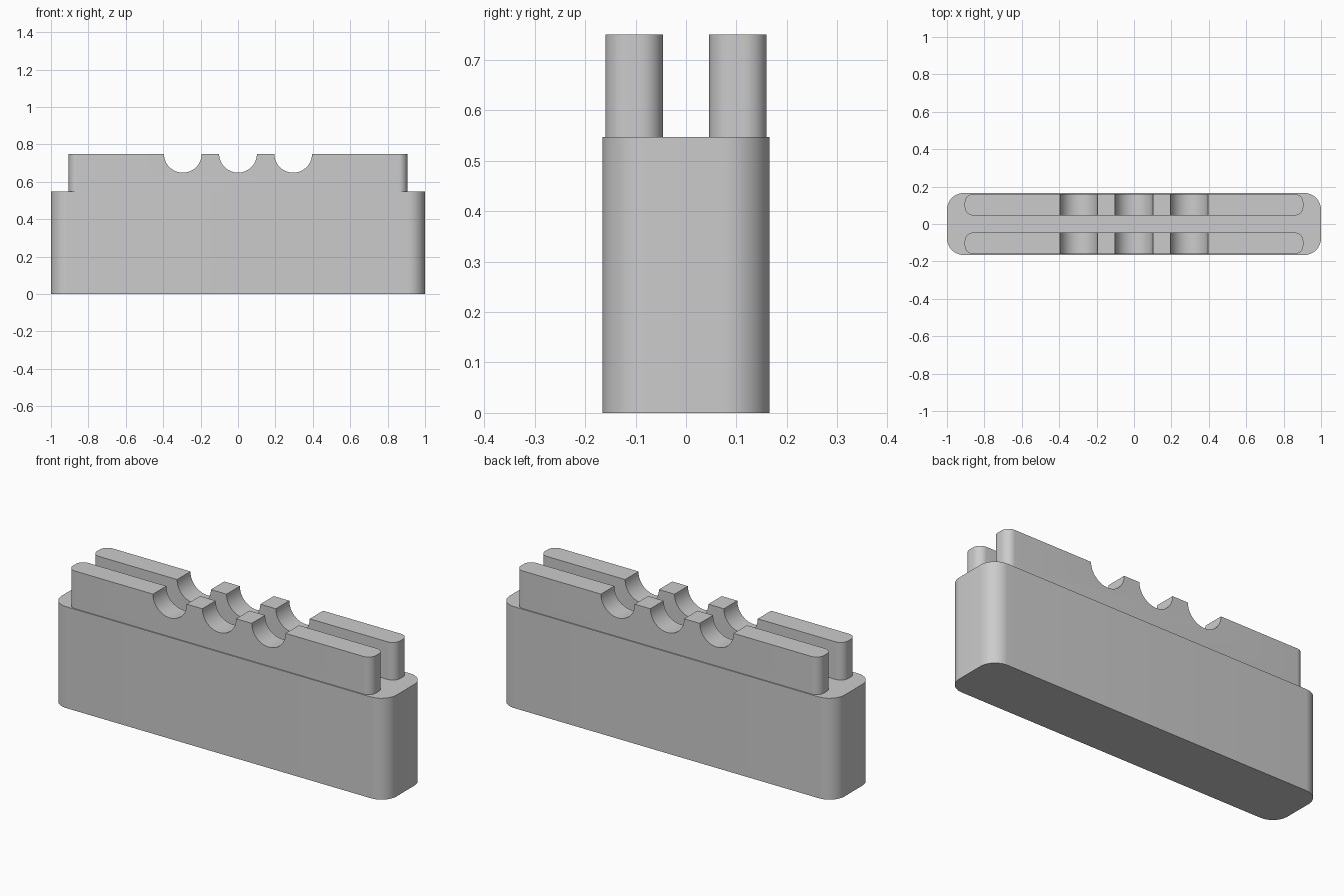
import bpy, bmesh
from math import sin, cos, pi

cube = bpy.data.objects.get("Cube")
if cube:
    bpy.data.objects.remove(cube, do_unlink=True)

grey = bpy.data.materials.new("light_grey")
grey.use_nodes = True
colour = (0.6, 0.6, 0.6, 1)
grey.diffuse_color = colour
grey.node_tree.nodes["Principled BSDF"].inputs["Base Color"].default_value = colour


def rounded_block(name, half_x, half_y, radius, z0, z1, y=0, steps=12):
    """Upright block with rounded vertical corners."""
    bm = bmesh.new()
    ring = []
    for q, (sx, sy) in enumerate([(1, 1), (-1, 1), (-1, -1), (1, -1)]):
        for i in range(steps + 1):
            a = (q + i / steps) * pi / 2
            ring.append(bm.verts.new((sx * (half_x - radius) + radius * cos(a),
                                      y + sy * (half_y - radius) + radius * sin(a), z0)))
    floor = bm.faces.new(ring)
    top = bmesh.ops.extrude_face_region(bm, geom=[floor], use_keep_orig=True)["geom"]
    bmesh.ops.translate(bm, vec=(0, 0, z1 - z0),
                        verts=[g for g in top if isinstance(g, bmesh.types.BMVert)])
    bmesh.ops.recalc_face_normals(bm, faces=bm.faces)
    mesh = bpy.data.meshes.new(name)
    bm.to_mesh(mesh)
    bm.free()
    mesh.materials.append(grey)
    obj = bpy.data.objects.new(name, mesh)
    bpy.context.collection.objects.link(obj)
    return obj


# Body and the two upright rails
TOP = 0.75
body = rounded_block("body", 1.0, 0.166, 0.09, 0, 0.547)
rails = [rounded_block(name, 0.905, 0.057, 0.045, 0.54, TOP, y)
         for name, y in (("front_rail", -0.103), ("back_rail", 0.103))]

# Three round notches across both rails
for x in (-0.295, 0, 0.295):
    bpy.ops.mesh.primitive_cylinder_add(vertices=64, radius=0.101, depth=1,
                                        location=(x, 0, TOP), rotation=(pi / 2, 0, 0))
    cutter = bpy.context.object
    cutter.name = "notch_cutter"
    cutter.data.materials.append(grey)
    for rail in rails:
        bpy.ops.object.select_all(action="DESELECT")
        bpy.context.view_layer.objects.active = rail
        rail.select_set(True)
        cut = rail.modifiers.new("notch", "BOOLEAN")
        cut.operation = "DIFFERENCE"
        cut.solver = "EXACT"
        cut.object = cutter
        bpy.ops.object.modifier_apply(modifier=cut.name)
    bpy.data.objects.remove(cutter, do_unlink=True)

# Smooth curves, sharp edges
for obj in [body] + rails:
    bpy.ops.object.select_all(action="DESELECT")
    bpy.context.view_layer.objects.active = obj
    obj.select_set(True)
    bpy.ops.object.shade_smooth_by_angle(angle=pi / 6)
